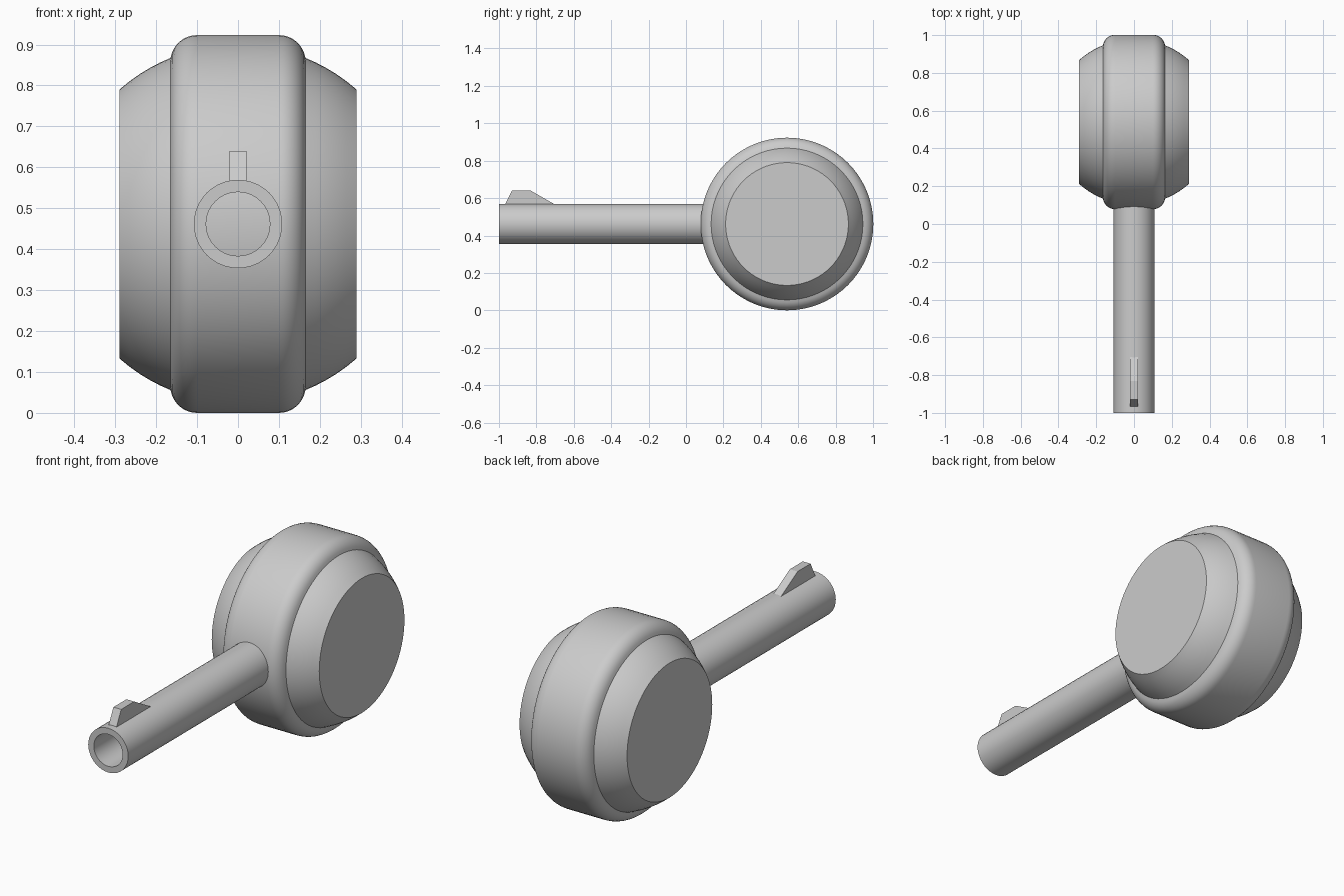
import bpy, bmesh
from math import sin, cos, pi, sqrt, radians

if "Cube" in bpy.data.objects:
    bpy.data.objects.remove(bpy.data.objects["Cube"])

CY, CZ = 0.54, 0.4615      # drum centre
R = 0.4615                 # drum radius


def finish(bm, name, smooth=True):
    bmesh.ops.recalc_face_normals(bm, faces=bm.faces)
    me = bpy.data.meshes.new(name)
    bm.to_mesh(me)
    bm.free()
    ob = bpy.data.objects.new(name, me)
    bpy.context.collection.objects.link(ob)
    if smooth:
        bpy.ops.object.select_all(action='DESELECT')
        ob.select_set(True)
        bpy.context.view_layer.objects.active = ob
        bpy.ops.object.shade_smooth_by_angle(angle=radians(30))
    return ob


def lathe(name, profile, place, segs, closed=False):
    """Revolve (along, radius) points; place maps (along, u, v) to xyz."""
    bm = bmesh.new()
    rings = [[bm.verts.new(place(a, r * cos(2 * pi * i / segs), r * sin(2 * pi * i / segs)))
              for i in range(segs)] for a, r in profile]
    pairs = list(zip(rings, rings[1:]))
    if closed:
        pairs.append((rings[-1], rings[0]))
    else:
        bm.faces.new(rings[0])
        bm.faces.new(rings[-1])
    for p, q in pairs:
        for i in range(segs):
            j = (i + 1) % segs
            bm.faces.new((p[i], p[j], q[j], q[i]))
    return finish(bm, name)


# Drum: truncated ball with a raised, rounded band, axis along x
ball, half, band, fillet = 0.438, 0.29, 0.165, 0.065
side = []
for i in range(6):
    x = half + (band - half) * i / 5
    side.append((x, sqrt(ball ** 2 - x ** 2)))
for i in range(1, 9):
    t = pi / 2 * (0.12 + 0.88 * i / 8)
    side.append((band - fillet + fillet * cos(t), R - fillet + fillet * sin(t)))
profile = side + [(-x, r) for x, r in reversed(side)]
lathe("drum", profile, lambda a, u, v: (a, CY + u, CZ + v), 72)

# Barrel: hollow tube along y running into the drum
lathe("barrel", [(-1.0, 0.108), (0.11, 0.108), (0.11, 0.078), (-1.0, 0.078)],
      lambda a, u, v: (u, a, CZ + v), 40, closed=True)

# Front sight: small extruded fin near the muzzle
bm = bmesh.new()
fin = [(-0.97, 0.56), (-0.93, 0.64), (-0.83, 0.64), (-0.69, 0.56)]
face = bm.faces.new([bm.verts.new((-0.021, y, z)) for y, z in fin])
ext = bmesh.ops.extrude_face_region(bm, geom=[face], use_keep_orig=True)
bmesh.ops.translate(bm, vec=(0.042, 0, 0),
                    verts=[g for g in ext["geom"] if isinstance(g, bmesh.types.BMVert)])
finish(bm, "front_sight", smooth=False)
